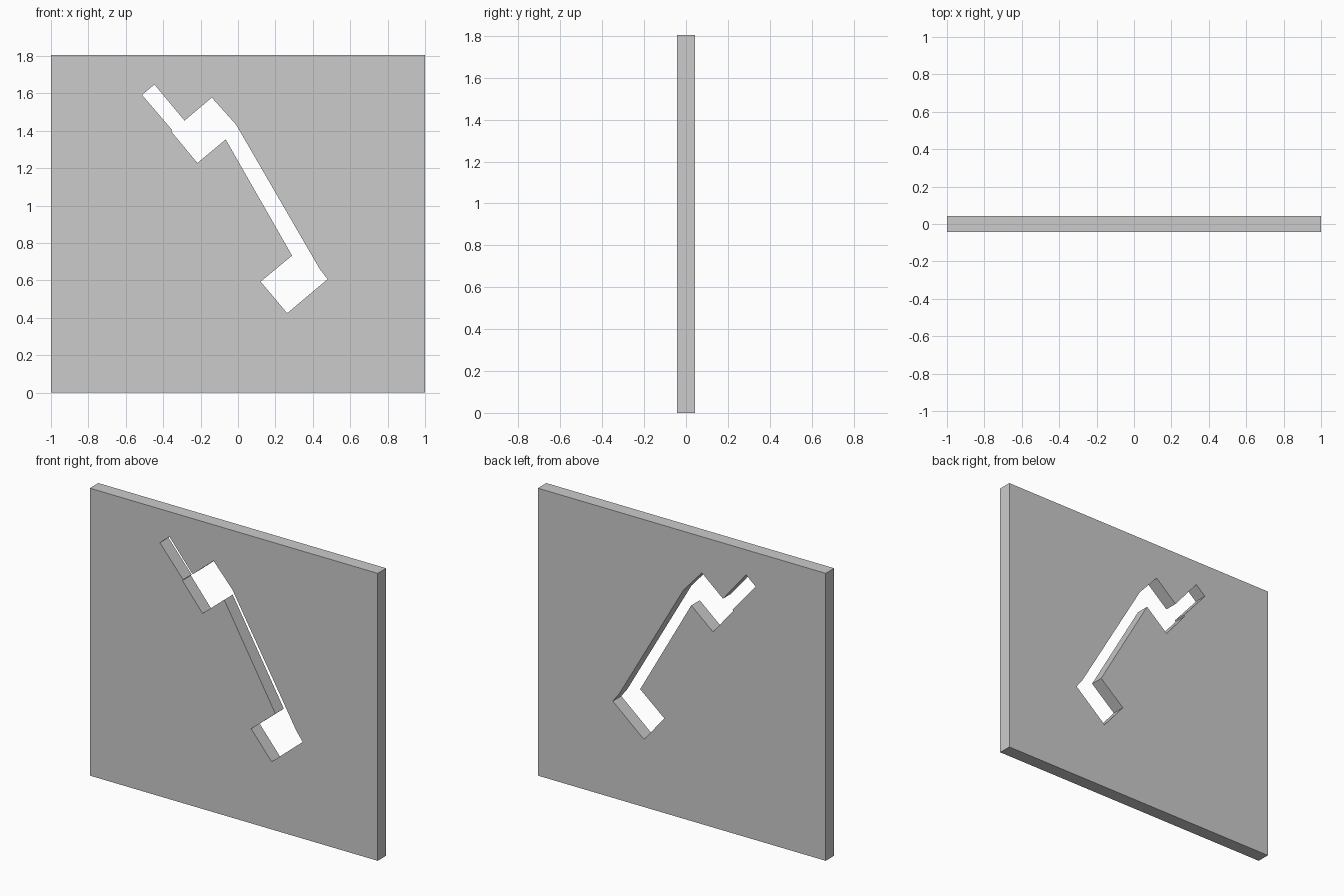
import bpy, bmesh

if "Cube" in bpy.data.objects:
    bpy.data.objects.remove(bpy.data.objects["Cube"])

HALF_DEPTH = 0.042
HEIGHT = 1.805


def prism(name, outline, half_depth):
    """Extrude an x-z outline along y, centred on y = 0."""
    bm = bmesh.new()
    face = bm.faces.new([bm.verts.new((x, -half_depth, z)) for x, z in outline])
    ext = bmesh.ops.extrude_face_region(bm, geom=[face])
    verts = [v for v in ext["geom"] if isinstance(v, bmesh.types.BMVert)]
    bmesh.ops.translate(bm, verts=verts, vec=(0, 2 * half_depth, 0))
    bmesh.ops.recalc_face_normals(bm, faces=bm.faces)
    mesh = bpy.data.meshes.new(name)
    bm.to_mesh(mesh)
    bm.free()
    obj = bpy.data.objects.new(name, mesh)
    bpy.context.collection.objects.link(obj)
    return obj


# Flat wall panel
panel = prism("wall_panel", [(-1, 0), (1, 0), (1, HEIGHT), (-1, HEIGHT)], HALF_DEPTH)

# Stepped slot: narrow tip, upper block, long arm, lower block
slot = [
    (-0.447, 1.648), (-0.513, 1.592), (-0.352, 1.404), (-0.357, 1.397),
    (-0.217, 1.228), (-0.066, 1.354), (0.289, 0.733), (0.121, 0.594),
    (0.263, 0.425), (0.479, 0.607), (0.436, 0.663), (-0.010, 1.433),
    (-0.140, 1.578), (-0.286, 1.455),
]
cutter = prism("slot_cutter", slot, HALF_DEPTH * 3)
cutter.hide_render = True

# Cut the slot right through the panel
cut = panel.modifiers.new("slot", "BOOLEAN")
cut.operation = "DIFFERENCE"
cut.solver = "EXACT"
cut.object = cutter
bpy.context.view_layer.objects.active = panel
panel.select_set(True)
bpy.ops.object.modifier_apply(modifier=cut.name)
bpy.data.objects.remove(cutter)
